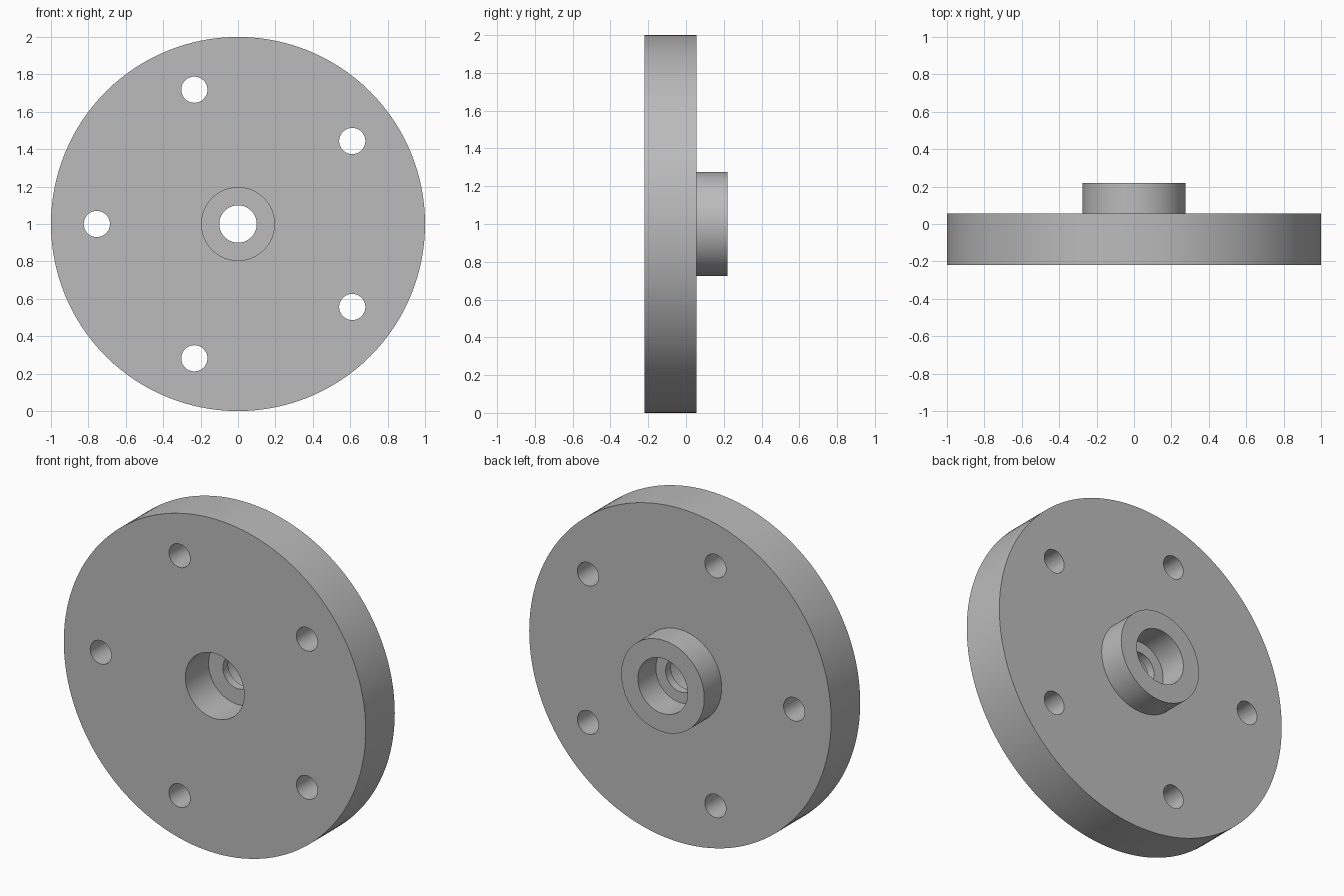
import bpy, bmesh, math
from mathutils import Matrix, Vector

cube = bpy.data.objects.get("Cube")
if cube:
    bpy.data.objects.remove(cube)

CENTRE_Z = 1.0
HOLE_COUNT = 5
HOLE_RADIUS = 0.07
HOLE_CIRCLE = 0.755

# Plain grey metal
steel = bpy.data.materials.new("grey_metal")
steel.use_nodes = True
grey = (0.5, 0.5, 0.5, 1)
steel.diffuse_color = grey
steel.node_tree.nodes["Principled BSDF"].inputs["Base Color"].default_value = grey


def make_object(name, bm):
    bmesh.ops.recalc_face_normals(bm, faces=bm.faces)
    mesh = bpy.data.meshes.new(name)
    bm.to_mesh(mesh)
    bm.free()
    mesh.materials.append(steel)
    obj = bpy.data.objects.new(name, mesh)
    bpy.context.collection.objects.link(obj)
    return obj


def lathe(name, profile, steps):
    """Turn a closed (radius, y) profile around the y axis."""
    bm = bmesh.new()
    verts = [bm.verts.new((r, y, 0)) for r, y in profile]
    edges = [bm.edges.new((v, verts[i - 1])) for i, v in enumerate(verts)]
    bmesh.ops.spin(bm, geom=verts + edges, cent=(0, 0, 0), axis=(0, 1, 0),
                   angle=math.tau, steps=steps, use_merge=True)
    bmesh.ops.remove_doubles(bm, verts=bm.verts, dist=1e-5)
    bmesh.ops.translate(bm, verts=bm.verts, vec=(0, 0, CENTRE_Z))
    return make_object(name, bm)


# Disc with a rear hub, a through bore and a counterbore on each side
flange = lathe("flange_disc", [
    (0.195, -0.22), (1.0, -0.22), (1.0, 0.055),   # disc
    (0.275, 0.055), (0.275, 0.22),                # rear hub
    (0.165, 0.22), (0.165, 0.05),                 # rear counterbore
    (0.1, 0.05), (0.1, 0.0), (0.195, 0.0),        # bore, front counterbore
], 128)

# Ring of bolt holes
bm = bmesh.new()
for i in range(HOLE_COUNT):
    a = math.pi + i * math.tau / HOLE_COUNT
    spot = Vector((HOLE_CIRCLE * math.cos(a), 0, CENTRE_Z + HOLE_CIRCLE * math.sin(a)))
    bmesh.ops.create_cone(bm, cap_ends=True, segments=48, depth=1,
                          radius1=HOLE_RADIUS, radius2=HOLE_RADIUS,
                          matrix=Matrix.Translation(spot) @ Matrix.Rotation(math.pi / 2, 4, "X"))
cutter = make_object("bolt_hole_cutter", bm)
cutter.hide_render = True

cut = flange.modifiers.new("bolt_holes", "BOOLEAN")
cut.operation = "DIFFERENCE"
cut.solver = "EXACT"
cut.object = cutter

# Apply the cut, drop the cutter, and smooth the round walls
bpy.ops.object.select_all(action="DESELECT")
flange.select_set(True)
bpy.context.view_layer.objects.active = flange
bpy.ops.object.modifier_apply(modifier=cut.name)
bpy.data.objects.remove(cutter)
bpy.ops.object.shade_smooth_by_angle(angle=math.radians(30))
